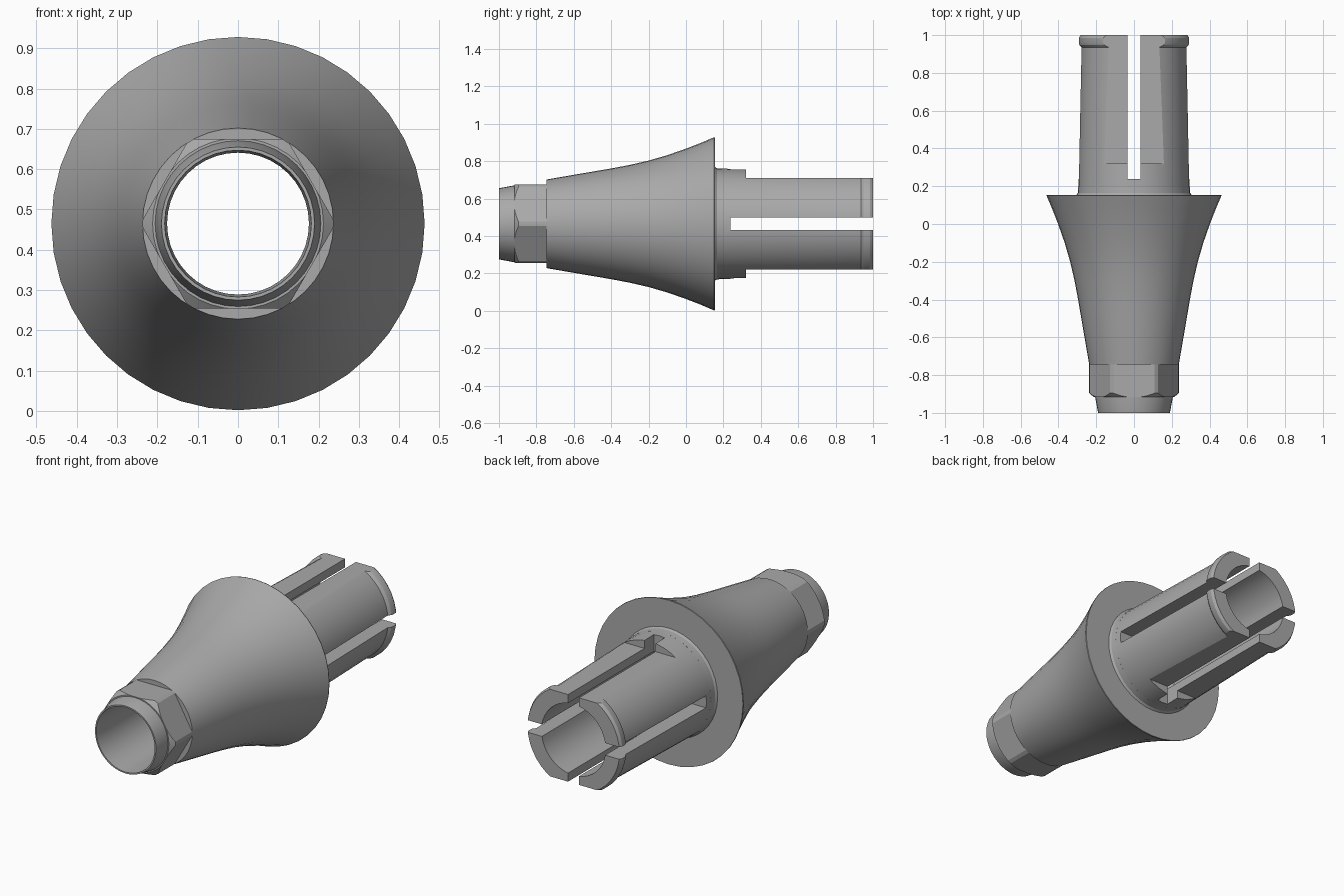
import bpy, bmesh, math
from mathutils import Matrix, Vector

cube = bpy.data.objects.get("Cube")
if cube:
    bpy.data.objects.remove(cube, do_unlink=True)

AXIS_Z = 0.465
SIDES = 40

metal = bpy.data.materials.new("grey metal")
metal.use_nodes = True
GREY = (0.4, 0.4, 0.4, 1)
metal.diffuse_color = GREY
metal.node_tree.nodes["Principled BSDF"].inputs["Base Color"].default_value = GREY


def finish(name, bm):
    bmesh.ops.recalc_face_normals(bm, faces=bm.faces)
    mesh = bpy.data.meshes.new(name)
    bm.to_mesh(mesh)
    bm.free()
    mesh.materials.append(metal)
    obj = bpy.data.objects.new(name, mesh)
    bpy.context.collection.objects.link(obj)
    return obj


def lathe(name, profile):
    """Revolve a closed (y, radius) profile about the long axis."""
    bm = bmesh.new()
    rings = []
    for i in range(SIDES):
        a = 2 * math.pi * i / SIDES
        rings.append([bm.verts.new((r * math.sin(a), y, AXIS_Z + r * math.cos(a)))
                      for y, r in profile])
    n = len(profile)
    for i in range(SIDES):
        a, b = rings[i], rings[(i + 1) % SIDES]
        for j in range(n):
            k = (j + 1) % n
            bm.faces.new((a[j], a[k], b[k], b[j]))
    return finish(name, bm)


def box(name, centre, size):
    bm = bmesh.new()
    bmesh.ops.create_cube(bm, size=1, matrix=Matrix.Translation(centre)
                          @ Matrix.Diagonal((*size, 1)))
    return finish(name, bm)


def boolean(obj, tool, operation):
    mod = obj.modifiers.new(operation.lower(), "BOOLEAN")
    mod.object, mod.operation, mod.solver = tool, operation, "EXACT"
    bpy.context.view_layer.objects.active = obj
    bpy.ops.object.modifier_apply(modifier=mod.name)
    bpy.data.objects.remove(tool, do_unlink=True)


def smooth(obj):
    bpy.ops.object.select_all(action="DESELECT")
    obj.select_set(True)
    bpy.context.view_layer.objects.active = obj
    bpy.ops.object.shade_smooth_by_angle(angle=math.radians(25))


# Flared sleeve with nose and through bore
sleeve = lathe("flared_sleeve", [
    (-1, 0.182), (-1, 0.19), (-0.91, 0.207), (-0.745, 0.207), (-0.745, 0.237),
    (-0.6, 0.262), (-0.5, 0.279), (-0.4, 0.296), (-0.3, 0.315), (-0.2, 0.338),
    (-0.1, 0.367), (0, 0.402), (0.08, 0.433), (0.15, 0.463), (0.154, 0.462),
    (0.154, 0.305), (0.165, 0.297), (0.2, 0.295), (0.2, 0.2), (0.1, 0.2),
    (0.07, 0.176), (-0.9, 0.176)])

# Hexagonal collar, its corners trimmed by a chamfered round
collar = lathe("hex_collar", [
    (-0.917, 0.2), (-0.917, 0.212), (-0.895, 0.237), (-0.745, 0.237), (-0.745, 0.2)])
bm = bmesh.new()
bmesh.ops.create_cone(bm, cap_ends=True, segments=6, radius1=0.2425, radius2=0.2425, depth=0.4)
bmesh.ops.rotate(bm, verts=bm.verts, matrix=Matrix.Rotation(math.pi / 2, 3, "X"))
if max(abs(v.co.x) for v in bm.verts) < 0.23:      # corners point sideways
    bmesh.ops.rotate(bm, verts=bm.verts, matrix=Matrix.Rotation(math.pi / 6, 3, "Y"))
bmesh.ops.translate(bm, verts=bm.verts, vec=(0, -0.83, AXIS_Z))
boolean(collar, finish("hex_tool", bm), "INTERSECT")

# Split spring tube with snap lip
tube = lathe("split_tube", [
    (0.19, 0.2), (0.19, 0.295), (0.6, 0.287), (0.935, 0.28), (0.948, 0.292),
    (0.958, 0.295), (0.985, 0.295), (1, 0.286), (1, 0.2)])
for side in (1, -1):
    flat = box("flat_tool", Vector((0, 0.82, AXIS_Z + side * 0.345)), (1, 1, 0.2))
    boolean(tube, flat, "DIFFERENCE")
for size in ((0.068, 1, 1), (1, 1, 0.068)):
    boolean(tube, box("slot_tool", Vector((0, 0.738, AXIS_Z)), size), "DIFFERENCE")

for part in (sleeve, collar, tube):
    smooth(part)
